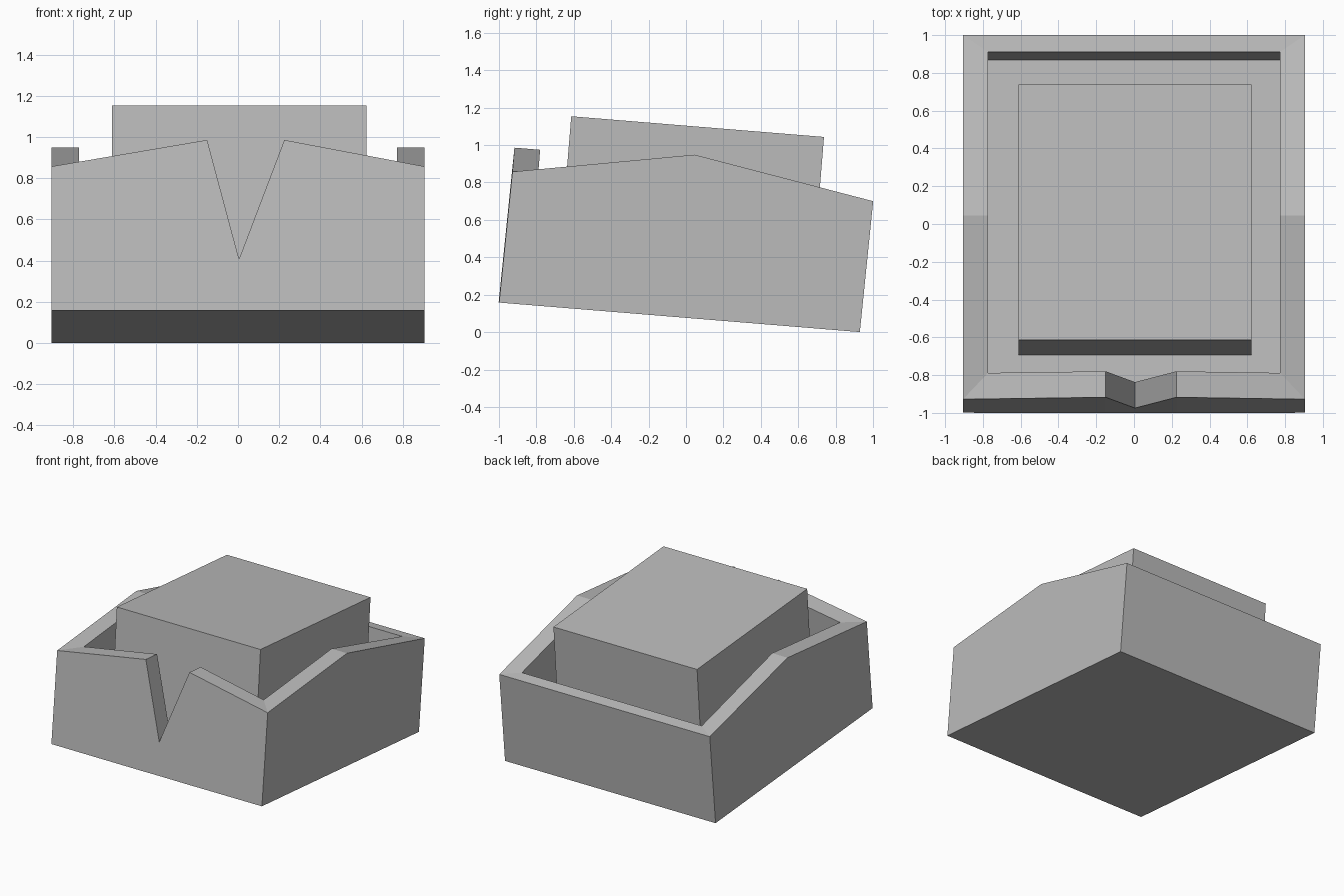
import bpy
import bmesh
import math

cube = bpy.data.objects.get("Cube")
if cube:
    bpy.data.objects.remove(cube, do_unlink=True)

TILT = math.radians(-4.67)
ORIGIN = (0, -1, 0.158)
FLOOR = 0.04
LEAN = 0.02

grey = bpy.data.materials.new("plain_grey")
grey.use_nodes = True
colour = (0.5, 0.5, 0.5, 1)
grey.diffuse_color = colour
grey.node_tree.nodes["Principled BSDF"].inputs["Base Color"].default_value = colour


def loft(name, rings):
    """Bridge closed rings of equal length in order and cap both ends."""
    bm = bmesh.new()
    loops = [[bm.verts.new(p) for p in ring] for ring in rings]
    for low, high in zip(loops, loops[1:]):
        for i in range(len(low)):
            j = (i + 1) % len(low)
            bm.faces.new((low[i], low[j], high[j], high[i]))
    bm.faces.new(loops[0])
    bm.faces.new(loops[-1])
    bmesh.ops.recalc_face_normals(bm, faces=bm.faces)
    mesh = bpy.data.meshes.new(name)
    bm.to_mesh(mesh)
    bm.free()
    mesh.materials.append(grey)
    obj = bpy.data.objects.new(name, mesh)
    bpy.context.collection.objects.link(obj)
    obj.location = ORIGIN
    obj.rotation_euler.x = TILT
    return obj


def rim(half, front, middle, back, corner, back_corner):
    """Top edge of the walls: notched front, peaked sides, level back."""
    notch = [(-0.15, front, 0.832), (0.005, front - 0.01, 0.251), (0.225, front, 0.832)]
    right = [(half, front, corner), (half, middle, 0.873), (half, back, back_corner)]
    left = [(-x, y, z) for x, y, z in reversed(right)]
    return notch + right + left


def base(ring, z, back_lean):
    """Foot of the walls below a rim, following their slight lean."""
    return [(x, y - (back_lean if y > 1.5 else LEAN) * (h - z), z) for x, y, h in ring]


# Tilted open box with a notch in its front wall
outer = rim(0.905, 0.015, 0.978, 1.95, 0.703, 0.703)
inner = rim(0.773, 0.153, 0.978, 1.859, 0.726, 0.71)
loft("notched_box", [base(outer, 0, LEAN), outer, inner, base(inner, FLOOR, -LEAN)])

# Block standing inside the box
corners = [(-0.612, 0.304), (0.623, 0.304), (0.623, 1.66), (-0.612, 1.66)]
loft("inner_block", [[(x, y, z) for x, y in corners] for z in (FLOOR, 1.024)])
